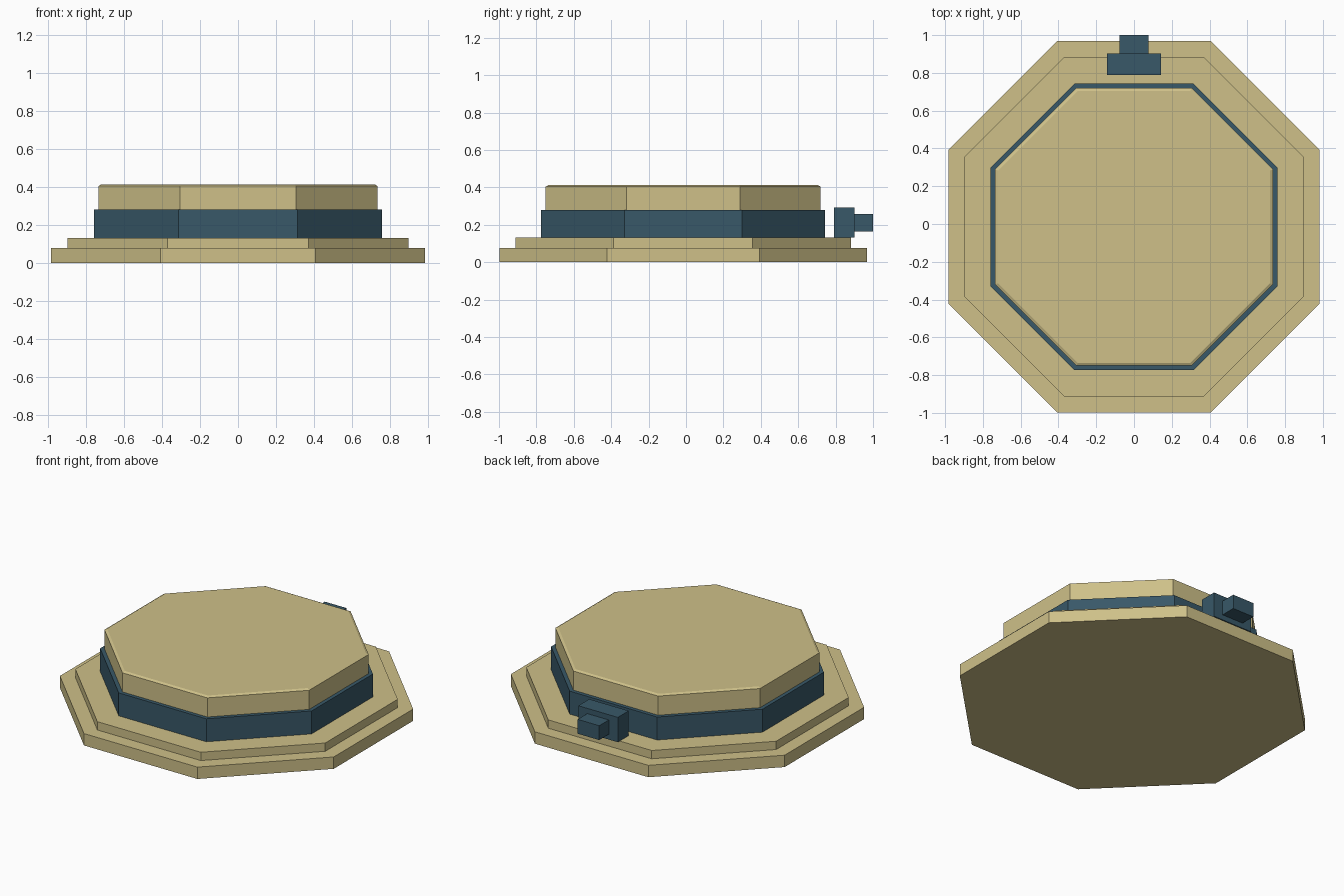
import bpy, bmesh, math

if "Cube" in bpy.data.objects:
    bpy.data.objects.remove(bpy.data.objects["Cube"])

CY = -0.015  # centre of the octagonal tiers


def material(name, rgb):
    m = bpy.data.materials.new(name)
    m.diffuse_color = (*rgb, 1)
    m.use_nodes = True
    m.node_tree.nodes["Principled BSDF"].inputs["Base Color"].default_value = m.diffuse_color
    return m


tan = material("sand_tan", (0.62, 0.53, 0.25))
blue = material("slate_blue", (0.040, 0.098, 0.138))


def finish(name, bm, mat):
    bmesh.ops.recalc_face_normals(bm, faces=bm.faces)
    me = bpy.data.meshes.new(name)
    bm.to_mesh(me)
    bm.free()
    me.materials.append(mat)
    ob = bpy.data.objects.new(name, me)
    bpy.context.collection.objects.link(ob)
    return ob


def octagon(name, profile, mat):
    """Closed octagonal solid from (apothem, z) rings, flat sides on the axes."""
    bm = bmesh.new()
    rings = []
    for apothem, z in profile:
        r = apothem / math.cos(math.pi / 8)
        angles = [math.pi / 8 + i * math.pi / 4 for i in range(8)]
        rings.append([bm.verts.new((r * math.cos(a), CY + r * math.sin(a), z)) for a in angles])
    for low, high in zip(rings, rings[1:]):
        for i in range(8):
            j = (i + 1) % 8
            bm.faces.new((low[i], low[j], high[j], high[i]))
    bm.faces.new(rings[0][::-1])
    bm.faces.new(rings[-1])
    return finish(name, bm, mat)


def box(name, x, y, z, mat):
    bm = bmesh.new()
    bmesh.ops.create_cube(bm, size=1)
    for v in bm.verts:
        v.co = [lo + (c + 0.5) * (hi - lo) for c, (lo, hi) in zip(v.co, (x, y, z))]
    return finish(name, bm, mat)


# stepped base
octagon("base_plate", [(0.983, 0), (0.983, 0.077)], tan)
octagon("base_step", [(0.897, 0.077), (0.897, 0.131)], tan)
# dark band and lid with a fine chamfered rim
octagon("middle_band", [(0.759, 0.131), (0.759, 0.28)], blue)
octagon("lid", [(0.735, 0.28), (0.735, 0.404), (0.72, 0.412)], tan)
# connector at the back
box("connector_block", (-0.142, 0.142), (0.79, 0.902), (0.131, 0.292), blue)
box("connector_plug", (-0.077, 0.077), (0.902, 1.0), (0.165, 0.258), blue)
